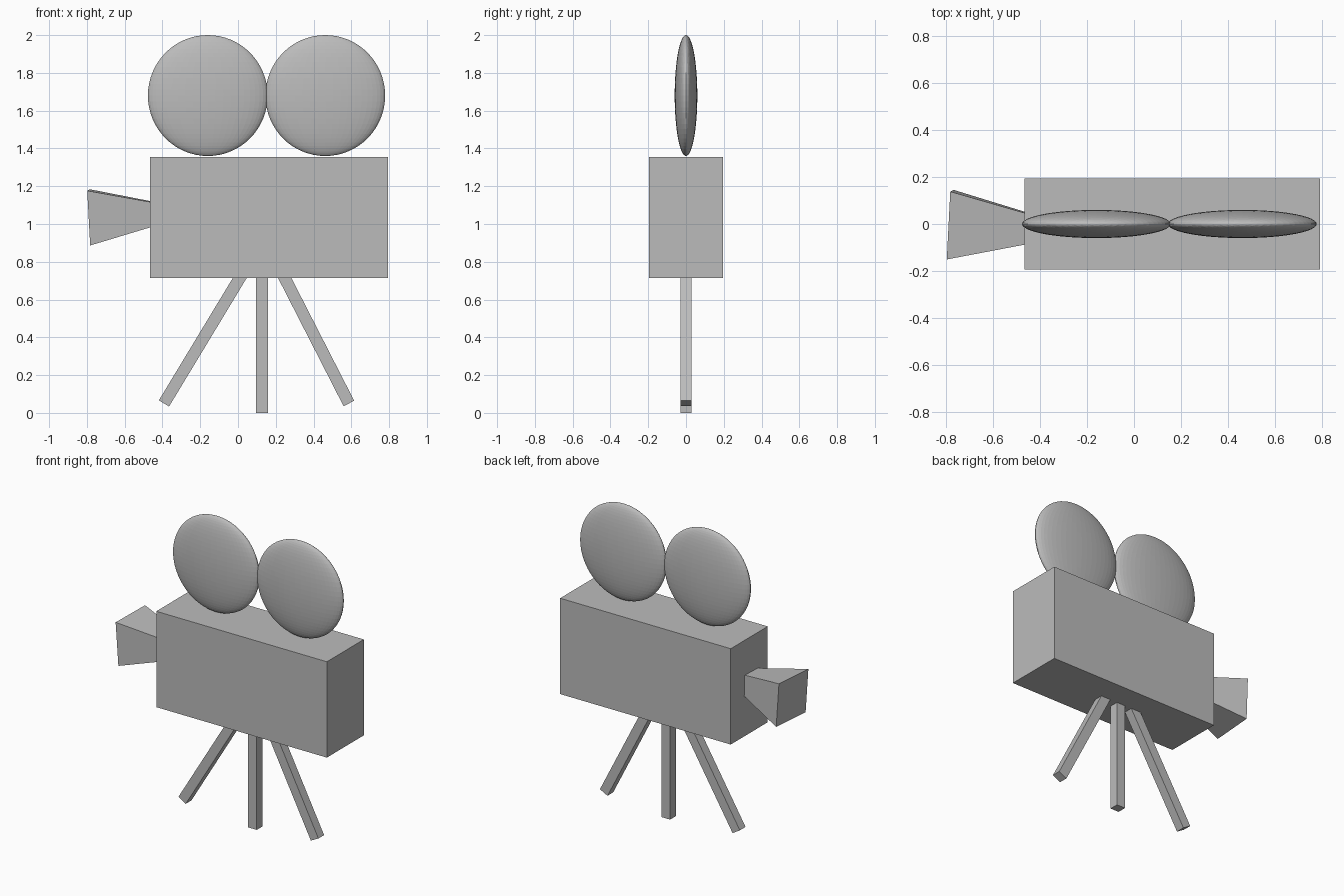
import bpy, bmesh, math
from mathutils import Matrix, Vector

cube = bpy.data.objects.get("Cube")
if cube:
    bpy.data.objects.remove(cube, do_unlink=True)

# Single grey for the whole model
grey = bpy.data.materials.new("plain_grey")
grey.use_nodes = True
grey.diffuse_color = (0.5, 0.5, 0.5, 1)
grey.node_tree.nodes["Principled BSDF"].inputs["Base Color"].default_value = (0.5, 0.5, 0.5, 1)


def finish(name, bm):
    mesh = bpy.data.meshes.new(name)
    bm.to_mesh(mesh)
    bm.free()
    mesh.materials.append(grey)
    obj = bpy.data.objects.new(name, mesh)
    bpy.context.collection.objects.link(obj)
    return obj


def box(name, size, matrix):
    bm = bmesh.new()
    bmesh.ops.create_cube(bm, size=1, matrix=matrix @ Matrix.Diagonal((*size, 1)))
    return finish(name, bm)


def leg(name, foot, top):
    foot, top = Vector(foot), Vector(top)
    span = top - foot
    tilt = Matrix.Rotation(math.atan2(span.x, span.z), 4, 'Y')
    box(name, (0.063, 0.06, span.length), Matrix.Translation((foot + top) / 2) @ tilt)


# Camera body
box("camera_body", (1.26, 0.39, 0.64), Matrix.Translation((0.163, 0, 1.035)))

# Film reels: flattened spheres with upright poles
for name, x in (("front_reel", -0.16), ("rear_reel", 0.462)):
    bm = bmesh.new()
    bmesh.ops.create_uvsphere(
        bm, u_segments=48, v_segments=32, radius=1,
        matrix=Matrix.Translation((x, 0, 1.68)) @ Matrix.Diagonal((0.317, 0.06, 0.32, 1)))
    finish(name, bm)

# Tripod legs
leg("middle_leg", (0.128, 0, 0), (0.128, 0, 0.75))
leg("front_leg", (-0.392, 0, 0.05), (0.031, 0, 0.75))
leg("rear_leg", (0.587, 0, 0.05), (0.229, 0, 0.75))

# Lens hood: a square frustum, wide end outward, slightly turned
depth = 0.36
bm = bmesh.new()
bmesh.ops.create_cone(bm, cap_ends=True, segments=4, depth=depth,
                      radius1=0.145 * math.sqrt(2), radius2=0.058 * math.sqrt(2))
square = Matrix.Rotation(math.radians(45), 4, 'Z')
outward = Matrix.Rotation(math.radians(90), 4, 'Y')
turn = (Matrix.Rotation(math.radians(-3), 4, 'Z') @ Matrix.Rotation(math.radians(-3), 4, 'Y')
        @ Matrix.Rotation(math.radians(1.5), 4, 'X'))
bmesh.ops.transform(bm, verts=bm.verts, matrix=Matrix.Translation((-0.783, -0.003, 1.035)) @ turn
                    @ outward @ Matrix.Translation((0, 0, depth / 2)) @ square)
finish("lens_hood", bm)
